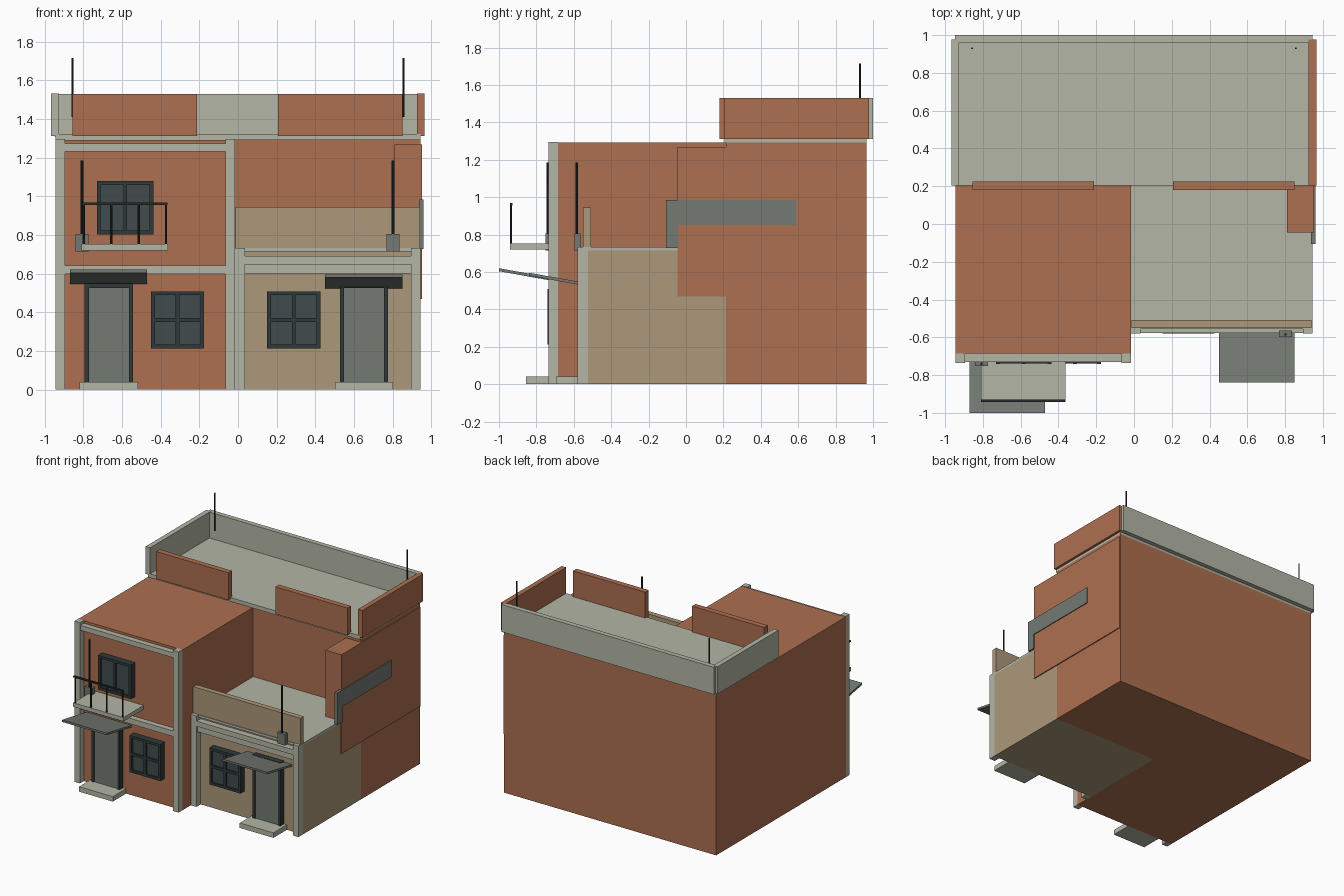
import bpy, bmesh, math

if "Cube" in bpy.data.objects:
    bpy.data.objects.remove(bpy.data.objects["Cube"])


def mat(name, rgb):
    m = bpy.data.materials.new(name)
    lin = [((c / 255 + 0.055) / 1.055) ** 2.4 for c in rgb]
    m.diffuse_color = (*lin, 1)
    m.use_nodes = True
    m.node_tree.nodes["Principled BSDF"].inputs["Base Color"].default_value = m.diffuse_color
    return m


BRICK = mat("terracotta", (174, 111, 81))
TRIM = mat("pale concrete", (180, 182, 166))
TAN = mat("tan plaster", (172, 152, 123))
DOOR = mat("mid grey", (117, 122, 115))
FRAME = mat("dark slate", (48, 57, 58))
GLASS = mat("slate glass", (65, 75, 77))
METAL = mat("black metal", (40, 43, 43))


def finish(name, bm, material):
    bmesh.ops.recalc_face_normals(bm, faces=bm.faces)
    me = bpy.data.meshes.new(name)
    bm.to_mesh(me)
    bm.free()
    me.materials.append(material)
    ob = bpy.data.objects.new(name, me)
    bpy.context.collection.objects.link(ob)
    return ob


def prism(name, x0, x1, profile, material):
    """Side profile of (y, z) points extruded along x."""
    bm = bmesh.new()
    a = [bm.verts.new((x0, y, z)) for y, z in profile]
    b = [bm.verts.new((x1, y, z)) for y, z in profile]
    bm.faces.new(a)
    bm.faces.new(b)
    n = len(a)
    for i in range(n):
        j = (i + 1) % n
        bm.faces.new((a[i], a[j], b[j], b[i]))
    return finish(name, bm, material)


def box(name, x0, x1, y0, y1, z0, z1, material):
    return prism(name, x0, x1, [(y0, z0), (y1, z0), (y1, z1), (y0, z1)], material)


def pole(name, x, y, z0, z1, r, material=METAL):
    bm = bmesh.new()
    bmesh.ops.create_cone(bm, cap_ends=True, segments=8, radius1=r, radius2=r, depth=z1 - z0)
    bmesh.ops.translate(bm, verts=bm.verts, vec=(x, y, (z0 + z1) / 2))
    return finish(name, bm, material)


def window(name, x0, x1, z0, z1, wall, rows, t=0.02):
    """Framed window with one centre mullion and optional transom."""
    f = wall - 0.055
    box(name + "_glass", x0 + 0.01, x1 - 0.01, wall - 0.04, wall + 0.01, z0 + 0.01, z1 - 0.01, GLASS)
    xm, zm = (x0 + x1) / 2, (z0 + z1) / 2
    for i, x in enumerate((x0, xm - t / 2, x1 - t)):
        box(f"{name}_upright_{i}", x, x + t, f, wall + 0.01, z0, z1, FRAME)
    bars = (z0, zm - t / 2, z1 - t) if rows == 2 else (z0, z1 - t)
    for i, z in enumerate(bars):
        box(f"{name}_bar_{i}", x0 + t, x1 - t, f + 0.001, wall + 0.01, z, z + t, FRAME)


def entrance(name, x0, wall, canopy_x, canopy_z):
    """Door, frame, step and sloping canopy."""
    x1 = x0 + 0.249
    f = wall - 0.045
    box(name + "_door", x0 + 0.02, x1 - 0.02, f + 0.008, wall + 0.01, 0.03, 0.53, DOOR)
    box(name + "_jamb_left", x0, x0 + 0.021, f, wall + 0.01, 0.03, 0.55, FRAME)
    box(name + "_jamb_right", x1 - 0.021, x1, f, wall + 0.01, 0.03, 0.55, FRAME)
    box(name + "_lintel", x0 + 0.021, x1 - 0.021, f, wall + 0.01, 0.525, 0.55, FRAME)
    box(name + "_step", x0 - 0.026, x1 + 0.026, wall - 0.17, wall + 0.01, 0, 0.04, TRIM)
    yf, yb, z = wall - 0.315, wall + 0.01, canopy_z
    drop = 0.18 * (yb - yf)
    prism(name + "_canopy", canopy_x, canopy_x + 0.4,
          [(yf, z - 0.016), (yb, z - 0.016 - drop), (yb, z - drop), (yf, z)], DOOR)


def lamp(name, x, y):
    """Wall bracket with an upright pole."""
    box(name + "_bracket", x - 0.034, x + 0.034, y - 0.012, y + 0.02, 0.715, 0.805, DOOR)
    pole(name + "_pole", x, y, 0.80, 1.185, 0.007)


LW, RW = -0.685, -0.525   # front wall planes of the two houses

# main volumes
box("left_house", -0.945, -0.015, LW, 0.965, 0, 1.292, BRICK)
box("right_rear_house", -0.015, 0.945, 0.215, 0.965, 0, 1.292, BRICK)
box("right_front_house", -0.015, 0.945, RW, 0.215, 0, 0.715, TAN)
box("side_chimney_block", 0.81, 0.953, -0.045, 0.962, 0.468, 1.267, BRICK)

# left facade trim
for n, x in (("left", -0.945), ("right", -0.065)):
    box(f"left_house_column_{n}", x, x + 0.05, -0.735, LW, 0, 1.295, TRIM)
box("left_house_mid_beam", -0.895, -0.065, -0.73, LW, 0.597, 0.642, TRIM)
box("left_house_top_beam", -0.895, -0.065, -0.73, LW, 1.232, 1.272, TRIM)

# right facade trim and terrace
for n, x in (("left", -0.015), ("right", 0.895)):
    box(f"right_house_column_{n}", x, x + 0.05, -0.58, RW, 0, 0.716, TRIM)
box("right_house_lower_beam", 0.035, 0.895, -0.565, RW, 0.60, 0.648, TRIM)
box("right_house_upper_beam", 0.035, 0.895, -0.577, RW, 0.648, 0.69, TRIM)
box("terrace_slab", -0.015, 0.945, -0.555, 0.215, 0.714, 0.733, TRIM)
for n, x in (("left", -0.015), ("right", 0.895)):
    box(f"terrace_column_cap_{n}", x, x + 0.05, -0.58, -0.555, 0.716, 0.733, TRIM)
box("terrace_parapet", -0.014, 0.941, -0.55, -0.508, 0.73, 0.945, TAN)

# windows, doors
window("upper_window", -0.73, -0.437, 0.803, 1.078, LW, 1)
window("left_window", -0.45, -0.175, 0.212, 0.508, LW, 2)
window("right_window", 0.15, 0.427, 0.212, 0.508, RW, 2)
entrance("left_entrance", -0.793, LW, -0.87, 0.62)
entrance("right_entrance", 0.528, RW, 0.45, 0.596)

# balcony
box("balcony_slab", -0.81, -0.362, -0.942, LW, 0.72, 0.752, TRIM)
box("balcony_rail", -0.81, -0.365, -0.942, -0.928, 0.956, 0.968, METAL)
for i in range(4):
    pole(f"balcony_post_{i}", -0.798 + i * 0.142, -0.935, 0.75, 0.96, 0.006)

# lamps
lamp("left_lamp", -0.807, -0.74)
lamp("right_lamp", 0.802, -0.585)

# L-shaped grey screen on the right side
prism("side_screen", 0.937, 0.96,
      [(-0.107, 0.728), (-0.043, 0.728), (-0.043, 0.85), (0.588, 0.85),
       (0.588, 0.984), (-0.107, 0.984)], DOOR)

# roof terrace
box("roof_slab", -0.945, 0.945, 0.205, 0.965, 1.29, 1.322, TRIM)
box("roof_back_wall", -0.948, 0.945, 0.96, 1.0, 1.31, 1.53, TRIM)
box("roof_left_wall", -0.967, -0.927, 0.205, 0.978, 1.311, 1.531, TRIM)
box("roof_right_wall", 0.925, 0.965, 0.205, 0.978, 1.311, 1.531, BRICK)
for n, x in (("left", -0.855), ("right", 0.207)):
    box(f"roof_front_wall_{n}", x, x + 0.643, 0.18, 0.225, 1.311, 1.53, BRICK)
for n, x in (("left", -0.857), ("right", 0.857)):
    pole(f"antenna_{n}", x, 0.93, 1.41, 1.715, 0.005)
